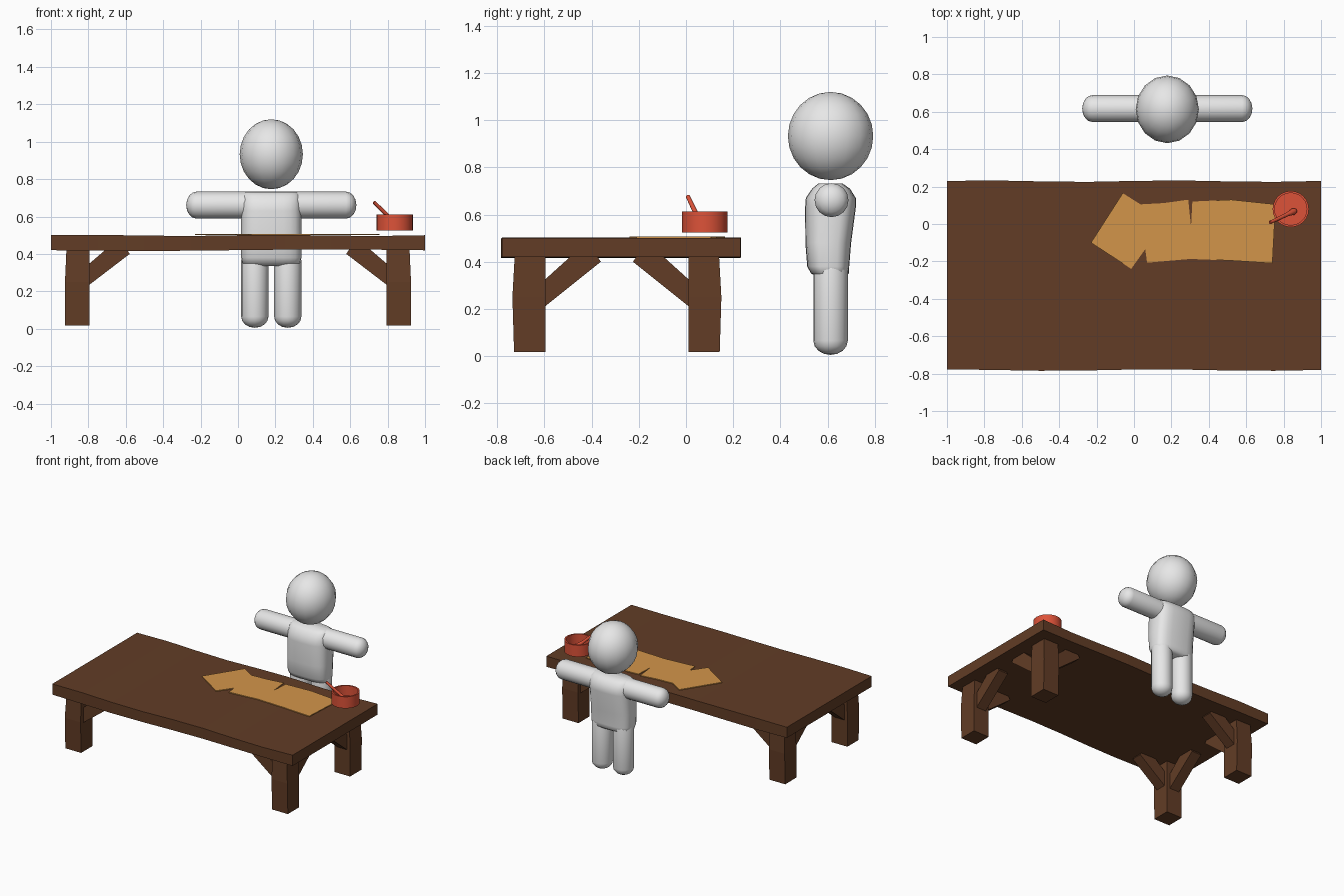
import bpy, bmesh
from math import cos, sin, pi, radians, copysign
from mathutils import Vector, Matrix

if "Cube" in bpy.data.objects:
    bpy.data.objects.remove(bpy.data.objects["Cube"], do_unlink=True)


def material(name, rgb):
    m = bpy.data.materials.new(name)
    m.use_nodes = True
    m.diffuse_color = (*rgb, 1)
    m.node_tree.nodes["Principled BSDF"].inputs["Base Color"].default_value = (*rgb, 1)
    return m


WOOD = material("dark wood", (0.122, 0.046, 0.019))
PAPER = material("tan paper", (0.65, 0.30, 0.068))
RED = material("red enamel", (0.72, 0.085, 0.04))
GREY = material("pale grey", (0.8, 0.8, 0.8))


def finish(name, bm, mat, smooth=None):
    bmesh.ops.recalc_face_normals(bm, faces=bm.faces)
    mesh = bpy.data.meshes.new(name)
    bm.to_mesh(mesh)
    bm.free()
    mesh.materials.append(mat)
    obj = bpy.data.objects.new(name, mesh)
    bpy.context.collection.objects.link(obj)
    if smooth:
        bpy.ops.object.select_all(action="DESELECT")
        obj.select_set(True)
        bpy.context.view_layer.objects.active = obj
        bpy.ops.object.shade_smooth_by_angle(angle=radians(smooth))
    return obj


def loft(name, rings, mat, smooth=None):
    """Skin a row of equal-sized point rings and cap both ends."""
    bm = bmesh.new()
    rows = [[bm.verts.new(p) for p in ring] for ring in rings]
    n = len(rows[0])
    for a, b in zip(rows, rows[1:]):
        for i in range(n):
            j = (i + 1) % n
            bm.faces.new((a[i], a[j], b[j], b[i]))
    bm.faces.new(rows[0])
    bm.faces.new(rows[-1])
    return finish(name, bm, mat, smooth)


def rect(x0, x1, y0, y1, z):
    return [(x0, y0, z), (x1, y0, z), (x1, y1, z), (x0, y1, z)]


# Table top: slab with slightly wavy hand-cut edges
slab = []
for i in range(9):
    x = -1 + i / 4
    w = sin(i * pi / 2 + 0.3) * 0.004
    back, front = 0.229 + w, -0.781 + 0.004 * cos(i * 1.4)
    top, low = 0.499 + w * 0.8, 0.42 - 0.004 * sin(i * 0.8)
    slab.append([(x, front, low), (x, back, low), (x, back, top), (x, front, top)])
loft("table_top", slab, WOOD)


def brace(name, start, direction, width, foot, reach):
    """Slanted strut running from a leg up to the underside of the top."""
    d = Vector(direction)
    side = Vector((-d.y, d.x, 0)) * width / 2
    profile = [(-0.04, foot - 0.035), (reach, 0.40), (reach - 0.02, 0.43),
               (reach - 0.12, 0.43), (-0.04, foot + 0.075)]
    rings = [[Vector((*start, 0)) + d * u + Vector((0, 0, z)) + side * s
              for u, z in profile] for s in (-1, 1)]
    loft(name, rings, WOOD)


# Legs with two braces each
for sx, side in ((-1, "right"), (1, "left")):
    for yc, sy, end in ((-0.663, -1, "front"), (0.077, 1, "back")):
        xc = sx * 0.86
        leg = []
        for z, outer, wide in ((0.018, 0.065, 0.066), (0.25, 0.065, 0.073), (0.43, 0.057, 0.063)):
            xs = sorted((xc + sx * outer, xc - sx * 0.066))
            ys = sorted((yc + sy * wide, yc - sy * 0.067))
            leg.append(rect(*xs, *ys, z))
        loft(f"{end}_{side}_leg", leg, WOOD)
        brace(f"{end}_{side}_long_brace", (xc - sx * 0.066, yc), (-sx, 0, 0), 0.08, 0.24, 0.215)
        brace(f"{end}_{side}_cross_brace", (xc, yc - sy * 0.067), (0, -sy, 0), 0.08, 0.215, 0.235)

# Torn paper arrow lying on the table
outline = [(-0.23, -0.1), (-0.06, 0.165), (0.035, 0.105), (0.16, 0.112), (0.29, 0.13),
           (0.305, -0.015), (0.312, 0.12), (0.52, 0.13), (0.757, 0.105), (0.74, -0.21),
           (0.51, -0.195), (0.3, -0.187), (0.07, -0.207), (0.06, -0.135), (-0.015, -0.24)]
loft("paper_arrow", [[(x, y, z) for x, y in outline] for z in (0.501, 0.507)], PAPER)


def circle(radius, z, n=24):
    return [(radius * cos(2 * pi * i / n), radius * sin(2 * pi * i / n), z) for i in range(n)]


# Open pot
pot = loft("pot", [circle(r, z) for r, z in
                   ((0.097, 0.525), (0.097, 0.612), (0.086, 0.612), (0.086, 0.537))], RED, 40)
pot.location = (0.838, 0.08, 0)

# Spoon leaning on the rim
a, b = Vector((0.862, 0.071, 0.545)), Vector((0.727, 0.008, 0.677))
turn = (b - a).to_track_quat("Z", "Y").to_matrix()
spoon = [[a + turn @ Vector(p) for p in circle(r, z, 10)]
         for r, z in ((0.014, 0), (0.018, 0.015), (0.011, 0.06), (0.009, (b - a).length))]
loft("spoon", spoon, RED, 50)

# Figure
CX, CY = 0.178, 0.613


def ball(name, centre, scale, segments, rings, stretch=0, turn=Matrix()):
    """Ellipsoid; stretch pulls its halves apart into a capsule along z."""
    bm = bmesh.new()
    bmesh.ops.create_uvsphere(bm, u_segments=segments, v_segments=rings, radius=1)
    if stretch:
        middle = [e for e in bm.edges if all(abs(v.co.z) < 1e-4 for v in e.verts)]
        bmesh.ops.split_edges(bm, edges=middle)
        for f in bm.faces:
            up = f.calc_center_median().z > 0
            for v in f.verts:
                v.tag = up
        for v in bm.verts:
            v.co.z = v.co.z * scale[2] + (stretch if v.tag else -stretch)
        rims = [e for e in bm.edges if e.is_boundary]
        bmesh.ops.bridge_loops(bm, edges=rims)
        scale = (scale[0], scale[1], 1)
    bmesh.ops.scale(bm, vec=scale, verts=bm.verts)
    bmesh.ops.transform(bm, matrix=Matrix.Translation(centre) @ turn, verts=bm.verts)
    return finish(name, bm, GREY, 60)


ball("head", (CX, CY, 0.933), (0.169, 0.181, 0.187), 16, 12)
ball("arms", (CX, CY + 0.004, 0.661), (0.072, 0.072, 0.055), 16, 8, 0.4,
     Matrix.Rotation(pi / 2, 4, "Y"))
for s, side in ((-1, "right"), (1, "left")):
    ball(f"{side}_figure_leg", (CX + s * 0.088, CY, 0.215), (0.073, 0.073, 0.06), 16, 8, 0.15)

# Torso: rounded-box rings, broad at the chest and tapering to the hips
torso = []
for z, half, y0, y1 in ((0.335, 0.13, 0.56, 0.67), (0.35, 0.155, 0.53, 0.69),
                        (0.38, 0.161, 0.514, 0.692), (0.48, 0.161, 0.506, 0.70),
                        (0.63, 0.161, 0.505, 0.72), (0.67, 0.16, 0.508, 0.72),
                        (0.71, 0.157, 0.535, 0.695), (0.731, 0.14, 0.56, 0.665)):
    ring = []
    for i in range(24):
        c, s = cos(2 * pi * i / 24), sin(2 * pi * i / 24)
        ring.append((CX + half * copysign(abs(c) ** 0.65, c),
                     (y0 + y1) / 2 + (y1 - y0) / 2 * copysign(abs(s) ** 0.65, s), z))
    torso.append(ring)
loft("torso", torso, GREY, 60)
